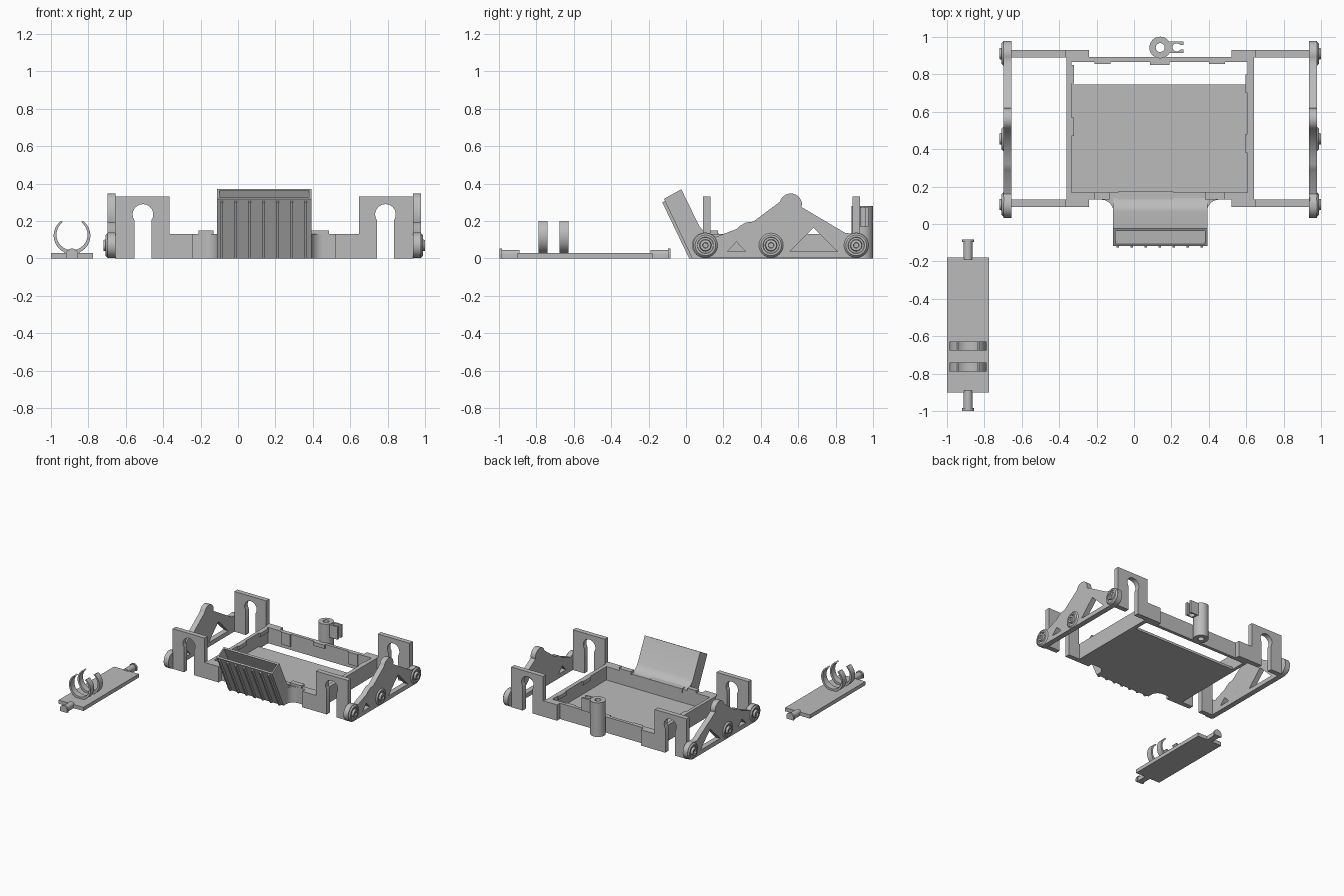
import bpy, bmesh
from math import sin, cos, radians, pi
from mathutils import Matrix, Vector

if "Cube" in bpy.data.objects:
    bpy.data.objects.remove(bpy.data.objects["Cube"])

CX = 0.14  # mirror centre of the chassis
grey = bpy.data.materials.new("plain_grey")
grey.diffuse_color = (0.5, 0.5, 0.5, 1)
grey.use_nodes = True
grey.node_tree.nodes["Principled BSDF"].inputs["Base Color"].default_value = grey.diffuse_color


def arc(cx, cy, r, a0, a1, n=16):
    return [(cx + r * cos(radians(a0 + (a1 - a0) * i / n)),
             cy + r * sin(radians(a0 + (a1 - a0) * i / n))) for i in range(n + 1)]


def circle(cx, cy, r, n=28):
    return arc(cx, cy, r, 0, 360, n)[:-1]


def finish(name, bm):
    bmesh.ops.remove_doubles(bm, verts=bm.verts, dist=1e-5)
    bmesh.ops.recalc_face_normals(bm, faces=bm.faces)
    me = bpy.data.meshes.new(name)
    bm.to_mesh(me)
    bm.free()
    me.materials.append(grey)
    ob = bpy.data.objects.new(name, me)
    bpy.context.collection.objects.link(ob)
    bpy.ops.object.select_all(action='DESELECT')
    ob.select_set(True)
    bpy.context.view_layer.objects.active = ob
    bpy.ops.object.shade_smooth_by_angle(angle=radians(35))
    return ob


def box(name, x0, x1, y0, y1, z0, z1):
    bm = bmesh.new()
    bmesh.ops.create_cube(bm, size=1)
    bmesh.ops.scale(bm, vec=(x1 - x0, y1 - y0, z1 - z0), verts=bm.verts)
    bmesh.ops.translate(bm, vec=((x0 + x1) / 2, (y0 + y1) / 2, (z0 + z1) / 2), verts=bm.verts)
    return finish(name, bm)


# how a flat outline (a, b) at depth d is placed in space
PLANES = {'xy': lambda a, b, d: (a, b, d),
          'xz': lambda a, b, d: (a, d, b),
          'yz': lambda a, b, d: (d, a, b)}


def prism(name, plane, d0, d1, outline, *holes):
    cu = bpy.data.curves.new(name, 'CURVE')
    cu.dimensions, cu.fill_mode, cu.extrude = '2D', 'BOTH', (d1 - d0) / 2
    for loop in (outline,) + holes:
        sp = cu.splines.new('POLY')
        sp.points.add(len(loop) - 1)
        for p, (a, b) in zip(sp.points, loop):
            p.co = (a, b, 0, 1)
        sp.use_cyclic_u = True
    tmp = bpy.data.objects.new("outline", cu)
    bpy.context.collection.objects.link(tmp)
    bpy.context.view_layer.update()
    me = bpy.data.meshes.new_from_object(tmp.evaluated_get(bpy.context.evaluated_depsgraph_get()))
    bm = bmesh.new()
    bm.from_mesh(me)
    bpy.data.objects.remove(tmp)
    bpy.data.meshes.remove(me)
    for v in bm.verts:
        v.co = PLANES[plane](v.co.x, v.co.y, v.co.z + (d0 + d1) / 2)
    return finish(name, bm)


def lathe(name, profile, centre, axis):
    """Spin (distance along axis, radius) points around an axis."""
    bm = bmesh.new()
    vs = [bm.verts.new((r, 0, a)) for a, r in profile]
    es = [bm.edges.new(p) for p in zip(vs, vs[1:])]
    bmesh.ops.spin(bm, geom=vs + es, cent=(0, 0, 0), axis=(0, 0, 1), angle=2 * pi, steps=32)
    q = Vector((0, 0, 1)).rotation_difference(Vector(axis)).to_matrix().to_4x4()
    bmesh.ops.transform(bm, matrix=Matrix.Translation(centre) @ q, verts=bm.verts)
    return finish(name, bm)


# tray floor and walls
H = 0.13
box("tray_floor", -0.35, 0.62, 0.14, 0.745, 0, 0.02)
box("tray_left_wall", -0.36, -0.333, 0.135, 0.90, 0, H)
box("tray_right_wall", 0.607, 0.64, 0.135, 0.90, 0, H)
box("tray_front_wall", -0.36, 0.64, 0.13, 0.167, 0, H)
box("tray_back_wall", -0.36, 0.64, 0.867, 0.893, 0, H)

# small retaining clips inside the tray
for y in (0.75, 0.47):
    box("left_clip", -0.335, -0.32, y, y + 0.1, 0.1, H)
for y in (0.70, 0.38):
    box("right_clip", 0.597, 0.61, y, y + 0.1, 0.1, H)
for x in (-0.21, 0.40):
    box("back_clip", x, x + 0.085, 0.856, 0.88, 0.03, H)
box("back_middle_clip", 0.085, 0.19, 0.85, 0.87, 0.1, H)
box("front_clip", -0.085, 0.21, 0.13, 0.175, 0.1, H + 0.005)
box("front_tab", -0.21, -0.13, 0.13, 0.167, 0.12, 0.15)
box("front_tab", 0.38, 0.485, 0.13, 0.172, 0.12, 0.15)

# sides that are mirrored about the chassis centre
arm_outline = (arc(0.91, 0.07, 0.068, -90, 110) + [(0.853, 0.135), (0.617, 0.275)]
               + arc(0.56, 0.287, 0.06, 0, 165)
               + [(0.36, 0.197), (0.32, 0.192), (0.29, 0.175), (0.27, 0.157), (0.16, 0.115)]
               + arc(0.10, 0.07, 0.068, 60, 270))
wheel = [(0.795, 0), (0.795, 0.06), (0.80, 0.068), (0.835, 0.068), (0.848, 0.055),
         (0.848, 0.044), (0.842, 0.042), (0.842, 0.032), (0.859, 0.029), (0.86, 0.015),
         (0.85, 0.013), (0.85, 0)]
for s, side in ((-1, "left"), (1, "right")):
    # keyhole mounting plates
    key = ([(0.38, 0), (0.38, H), (0.507, H), (0.507, 0.33), (0.797, 0.33), (0.797, 0), (0.693, 0)]
           + arc(0.648, 0.235, 0.055, -35, 215, 24) + [(0.603, 0)])
    key = [(CX + s * u, z) for u, z in key]
    prism(side + "_front_plate", 'xz', 0.09, 0.13, key)
    prism(side + "_back_plate", 'xz', 0.89, 0.93, key)
    # pierced wheel arms
    d0, d1 = sorted((CX + s * 0.795, CX + s * 0.838))
    prism(side + "_wheel_arm", 'yz', d0, d1, arm_outline,
          [(0.22, 0.037), (0.32, 0.037), (0.27, 0.088)],
          [(0.555, 0.037), (0.81, 0.037), (0.682, 0.163)])
    for y in (0.104, 0.455, 0.91):
        lathe(side + "_wheel", wheel, (CX, y, 0.07), (s, 0, 0))
    # rounded web between tray and bin
    web = arc(0.315, 0.065, 0.065, 90, 180, 10) + [(0.24, 0.065), (0.24, 0.14), (0.315, 0.14)]
    prism(side + "_web", 'xy', 0, H, [(CX + s * u, y) for u, y in web])

# sloping front bin: side cheeks, back panel, front panel, open at the top
down = Vector((0.15, -0.31)).normalized()
top_back, top_front = Vector((-0.025, 0.37)), Vector((-0.118, 0.318))
back_curve = [(0.068, 0.178), (0.085, 0.155), (0.11, 0.138), (0.14, H), (0.167, 0.125)]
bin_outline = [tuple(top_back)] + back_curve + [(0.167, 0), (0.033, 0), tuple(top_front)]
across = (top_back - top_front).normalized()
inner_a, inner_b = top_back - across * 0.014, top_front + across * 0.014
deep = 0.27
pocket = [tuple(inner_a), tuple(inner_a + down * deep), tuple(inner_b + down * deep), tuple(inner_b)]
hollow_outline = pocket + [tuple(top_front), (0.033, 0), (0.167, 0)] + back_curve[::-1] + [tuple(top_back)]
prism("bin_body", 'yz', -0.10, 0.38, hollow_outline)
prism("bin_left_cheek", 'yz', -0.112, -0.10, bin_outline)
prism("bin_right_cheek", 'yz', 0.38, 0.392, bin_outline)

# vertical ribs on the bin front
a = top_front + down * 0.012
rib = [tuple(a), tuple(a - across * 0.016), (0.017, 0), (0.036, 0)]
for i in range(7):
    x = -0.087 + i * 0.0747
    prism("bin_rib", 'yz', x - 0.007, x + 0.007, rib)

# rear post with a small snap clip
prism("rear_post", 'xy', 0, 0.28, circle(CX, 0.943, 0.058, 32), circle(CX, 0.943, 0.024, 20))
prism("post_clip", 'xy', 0.17, 0.275,
      [(0.19, 0.915), (0.265, 0.915), (0.265, 0.932), (0.25, 0.932)]
      + arc(0.228, 0.944, 0.022, -40, -320, 18)
      + [(0.25, 0.957), (0.265, 0.957), (0.265, 0.975), (0.19, 0.975)])

# separate holder plate with end pins
PX = -0.887
box("holder_plate", -1.0, -0.775, -0.90, -0.18, 0, 0.03)
for y, s in ((-0.89, -1), (-0.19, 1)):
    pin = arc(PX, 0.022, 0.024, 0, 180, 12) + [(PX - 0.024, 0), (PX + 0.024, 0)]
    cap = arc(PX, 0.02, 0.033, 0, 180, 12) + [(PX - 0.033, 0), (PX + 0.033, 0)]
    end = y + s * 0.103
    prism("holder_pin", 'xz', *sorted((y, end)), pin)
    prism("pin_cap", 'xz', *sorted((end - s * 0.01, end + s * 0.005)), cap)

# open ring clips on the holder, thinner toward their tips
ring = arc(PX, 0.122, 0.098, -233, 53, 40) + arc(PX, 0.127, 0.083, 55, -235, 40)
for y in (-0.788, -0.675):
    prism("ring_clip", 'xz', y, y + 0.048, ring)
    prism("clip_foot", 'xz', y, y + 0.048,
          [(PX - 0.05, 0.025), (PX + 0.05, 0.025), (PX + 0.025, 0.042), (PX - 0.025, 0.042)])
